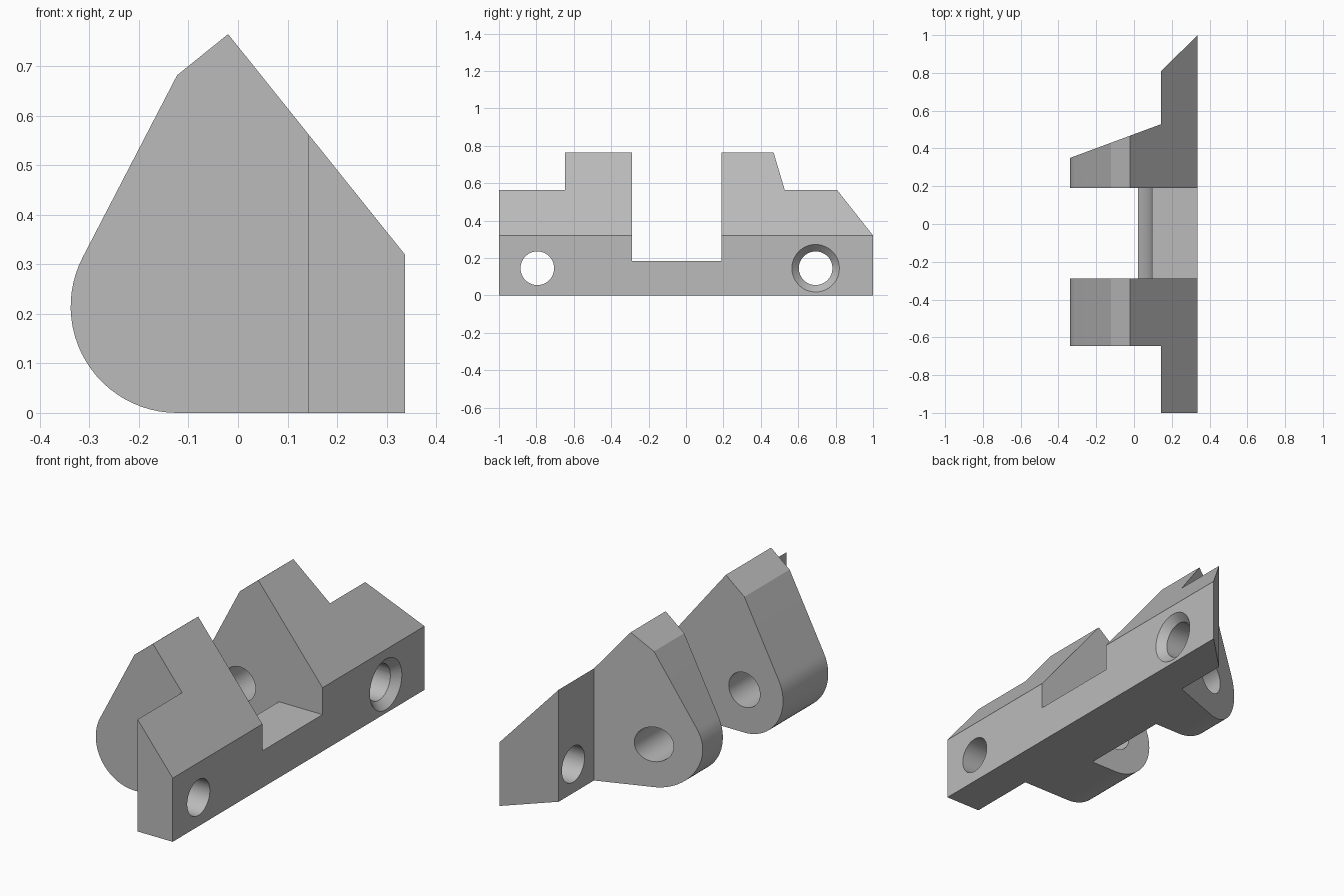
import bpy, bmesh, math
from mathutils import Vector

cube = bpy.data.objects.get("Cube")
if cube:
    bpy.data.objects.remove(cube, do_unlink=True)

grey = bpy.data.materials.new("plain_grey")
grey.use_nodes = True
grey.diffuse_color = (0.5, 0.5, 0.5, 1)
grey.node_tree.nodes["Principled BSDF"].inputs["Base Color"].default_value = (0.5, 0.5, 0.5, 1)


def loft(name, start, end):
    """Closed solid between two matching outlines."""
    bm = bmesh.new()
    a = [bm.verts.new(p) for p in start]
    b = [bm.verts.new(p) for p in end]
    bm.faces.new(a)
    bm.faces.new(b)
    n = len(a)
    for i in range(n):
        j = (i + 1) % n
        bm.faces.new((a[i], a[j], b[j], b[i]))
    bmesh.ops.recalc_face_normals(bm, faces=bm.faces)
    mesh = bpy.data.meshes.new(name)
    bm.to_mesh(mesh)
    bm.free()
    mesh.materials.append(grey)
    obj = bpy.data.objects.new(name, mesh)
    bpy.context.collection.objects.link(obj)
    return obj


def side_prism(name, outline, y0, y1):
    return loft(name, [(x, y0, z) for x, z in outline], [(x, y1, z) for x, z in outline])


def plan_prism(name, outline):
    return loft(name, [(x, y, -0.2) for x, y in outline], [(x, y, 1) for x, y in outline])


def arc(cx, cz, r, a0, a1, steps):
    angles = [math.radians(a0 + (a1 - a0) * i / steps) for i in range(steps + 1)]
    return [(cx + r * math.cos(a), cz + r * math.sin(a)) for a in angles]


def round_cutter(name, p0, p1, r0, r1, axis):
    """Straight or tapered round cutter along x or y."""
    def ring(p, r):
        pts = arc(0, 0, r, 0, 352.5, 47)
        return [Vector(p) + Vector((0, u, v) if axis == "x" else (u, 0, v)) for u, v in pts]
    return loft(name, ring(p0, r0), ring(p1, r1))


# Bracket body: one side outline with a rounded nose, run the full length
W = 0.337
nose = arc(-0.123, 0.215, 0.215, 152.5, 270, 24)
body = side_prism("hinge_bracket",
                  [(W, 0), (W, 0.32), (-0.02, 0.765), (-0.123, 0.682)] + nose, -1, 1)

# Cutters that leave the mounting bar, the two lugs and the low bridge
trough = arc(-0.125, 0.166, 0.2206, -55, 4.9, 14)
cutters = [
    plan_prism("front_end_cutter", [(-0.6, -1.2), (0.142, -1.2), (0.142, -0.647), (-0.6, -0.647)]),
    plan_prism("back_end_cutter", [(-0.5, 0.29), (0.142, 0.528), (0.142, 0.808),
                                   (0.545, 1.205), (-0.5, 1.205)]),
    side_prism("gap_cutter", trough + [(0.6, 0.185), (0.6, 1), (-0.6, 1), (-0.6, -0.1)],
               -0.288, 0.19),
    # Pivot hole: through the back lug, blind in the front lug
    round_cutter("pivot_cutter", (-0.123, -0.54, 0.215), (-0.123, 0.7, 0.215), 0.087, 0.087, "y"),
    # Screw holes through the bar, one countersunk
    round_cutter("front_screw_cutter", (0.05, -0.795, 0.145), (0.5, -0.795, 0.145), 0.09, 0.09, "x"),
    round_cutter("back_screw_cutter", (0.05, 0.693, 0.145), (0.5, 0.693, 0.145), 0.09, 0.09, "x"),
    round_cutter("countersink_cutter", (W - 0.04, 0.693, 0.145), (W + 0.04, 0.693, 0.145),
                 0.088, 0.166, "x"),
]
for c in cutters:
    m = body.modifiers.new(c.name, "BOOLEAN")
    m.operation = "DIFFERENCE"
    m.solver = "EXACT"
    m.object = c

# Apply the cuts, then drop the cutters
bpy.context.view_layer.update()
graph = bpy.context.evaluated_depsgraph_get()
mesh = bpy.data.meshes.new_from_object(body.evaluated_get(graph))
body.modifiers.clear()
body.data = mesh
for c in cutters:
    bpy.data.objects.remove(c, do_unlink=True)

# Smooth the round surfaces, keep the edges sharp
bpy.ops.object.select_all(action="DESELECT")
body.select_set(True)
bpy.context.view_layer.objects.active = body
bpy.ops.object.shade_smooth_by_angle(angle=math.radians(20))
